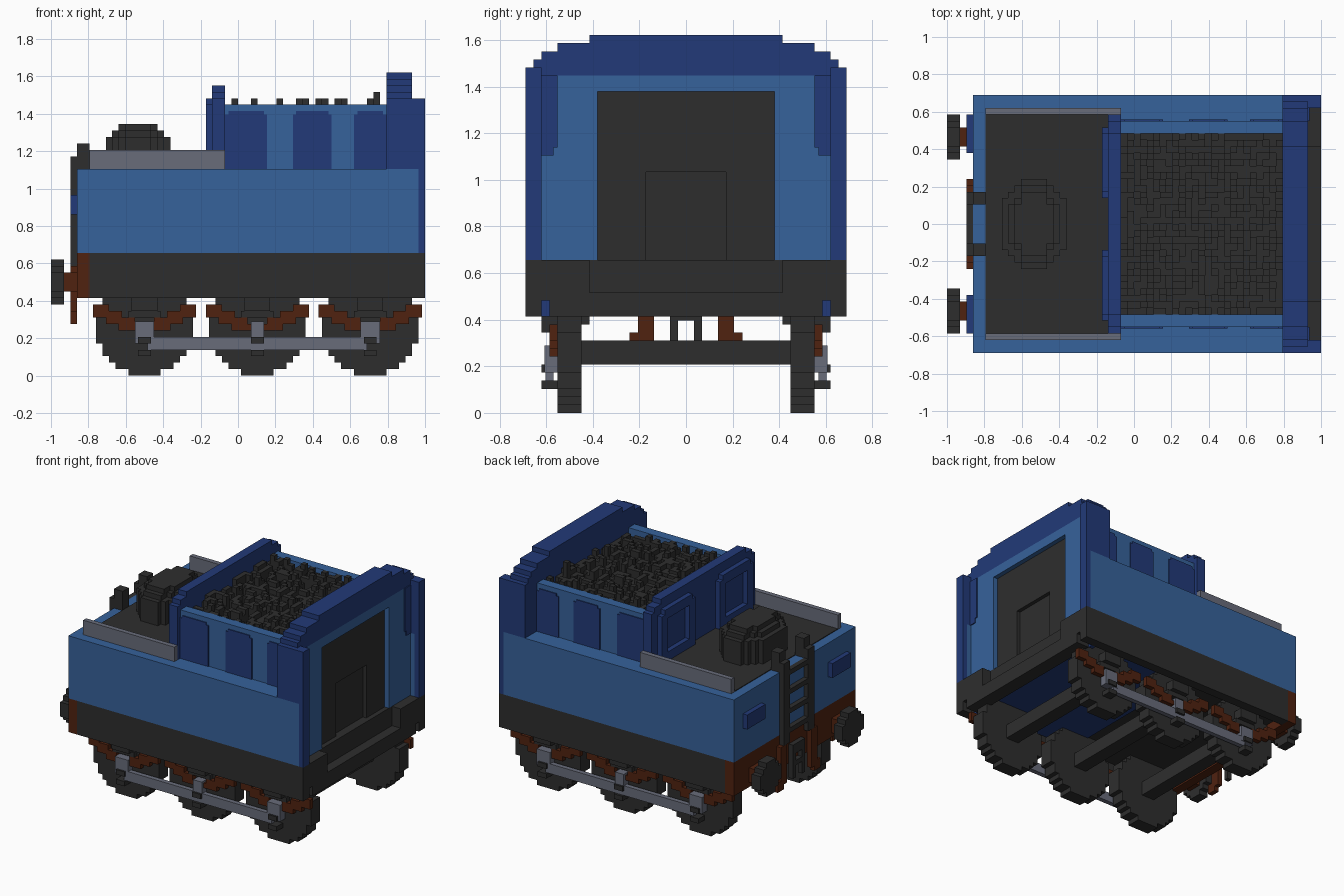
import bpy, bmesh, random
from math import sqrt
from mathutils import Vector

cube = bpy.data.objects.get("Cube")
if cube:
    bpy.data.objects.remove(cube)

UNIT = 2 / 58            # edge of one block
LENGTH = 58
random.seed(4)


def material(name, colour):
    mat = bpy.data.materials.new(name)
    mat.use_nodes = True
    mat.diffuse_color = (*colour, 1)
    mat.node_tree.nodes["Principled BSDF"].inputs["Base Color"].default_value = (*colour, 1)
    return mat


blue = material("mid blue", (.037, .122, .328))
navy = material("navy blue", (.016, .042, .188))
black = material("charcoal", (.027, .027, .027))
grey = material("steel grey", (.138, .15, .195))
brown = material("rust brown", (.08, .016, .005))


def part(name, mat, boxes, mirror=False):
    """One object from blocks given as (x range, y range, z range); mirror repeats across y."""
    bm = bmesh.new()
    if mirror:
        boxes = boxes + [(x, (-y[1], -y[0]), z) for x, y, z in boxes]
    for spans in boxes:
        low, high = (Vector(corner) for corner in zip(*spans))
        made = bmesh.ops.create_cube(bm, size=1)["verts"]
        middle = (low + high) / 2
        for vert in made:
            vert.co = (middle + vert.co * (high - low) - Vector((LENGTH / 2, 0, 0))) * UNIT
    mesh = bpy.data.meshes.new(name)
    bm.to_mesh(mesh)
    bm.free()
    mesh.materials.append(mat)
    obj = bpy.data.objects.new(name, mesh)
    bpy.context.collection.objects.link(obj)
    return obj


def disc_rows(diameter):
    """Offset and half width of each block row in a stepped disc."""
    radius = diameter / 2
    for row in range(diameter):
        low = row - radius
        half = sqrt(radius ** 2 - (low + .5) ** 2)
        yield low, round(half - .5) + .5


def both(half):
    return (-half, half)


# Underframe, with a step cut into the cab end
part("frame_sides", black, [((6, 58), (18, 20), (12, 19))], True)
part("frame_floor", black, [((6, 55), both(18), (14, 19))])
part("frame_end", black, [((55, 56), both(12), (12, 19)), ((56, 58), both(12), (12, 15))])
part("frame_end_corners", black,
     [((55, 58), (12, 18), (14, 19)), ((55, 58), (12, 17), (12, 14))], True)
part("floor_underside", navy, [((30, 55), both(18), (13.8, 14))])
part("end_slots", navy, [((54, 55), (17, 18), (12, 14))], True)

# Water tank and deck
part("tank", blue, [((4, 54), both(20), (19, 32))])
part("tank_side_ends", blue, [((54, 57), (18, 20), (19, 32))], True)
part("deck", black, [((6, 25), both(17), (32, 32.15))])
part("deck_rails", grey, [((6, 27), (17, 18), (32, 35))], True)

# Stepped filler dome
dome = []
for shrink, top in enumerate((37, 38, 39)):
    for low, half in disc_rows(14 - 2 * shrink):
        reach = max(half - 1.5, 2)
        dome.append(((13.5 - reach, 13.5 + reach), (low, low + 1), (32, top)))
part("filler_dome", black, dome)

# Coal bunker
part("bunker_walls", blue, [((27, 52), (14, 16), (32, 42))], True)
windows = []
for start, end in ((27, 33.5), (37.5, 43.5), (47, 52)):
    windows += [((start, end), (16, 16.2), (32, 40.5)),
                ((start + .5, end - .5), (16, 16.2), (40.5, 41))]
part("bunker_panels", navy, windows, True)

coal = []
for x in range(27, 52):
    for y in range(-14, 14):
        top = random.choices((39, 40, 41, 42, 43, 44), (2, 5, 7, 5, .25, .04))[0]
        coal.append(((x, x + 1), (y, y + 1), (32, top)))
part("coal", black, coal)

# Bulkhead between deck and bunker, with framed panels
part("bulkhead", navy, [((25, 27), both(17), (32, 43)), ((25, 27), both(16), (43, 44)),
                        ((25, 27), both(14), (44, 45))])
part("bulkhead_panel_frames", navy,
     [((24, 25), (4, 6), (32, 42)), ((24, 25), (13, 15), (32, 42)),
      ((24, 25), (5, 14), (41, 43)), ((24, 25), (6, 13), (32, 34))], True)

# Arched cab end
part("cab_posts", navy, [((52, 58), (18, 20), (32, 43)), ((57, 58), (18, 20), (19, 32))], True)
arch = [((52, 54), both(18), (32, 42))]
for half, low in ((20, 42), (19, 43), (18, 44), (16, 45), (12, 46)):
    arch.append(((52, 56), both(half), (low, low + 1)))
part("cab_arch", navy, arch)
part("cab_face_sides", blue, [((54, 56), (11, 18), (19, 42))], True)
part("cab_face_top", blue, [((54, 56), both(11), (40, 42))])
part("cab_face_corners", navy, [((56, 56.2), (16, 18), (33, 42)),
                                ((56, 56.2), (16.5, 18), (32, 33))], True)
part("cab_backplate", black, [((54, 55), (5, 11), (19, 40))], True)
part("cab_backplate_top", black, [((54, 55), both(5), (30, 40))])
part("coal_door", black, [((54, 54.2), both(5), (19, 30))])

# Wheels, axles, springs and axle boxes
for place, centre in (("rear", 14.5), ("middle", 32), ("front", 49.5)):
    def around(half):
        return (centre - half, centre + half)
    part(place + "_wheels", black,
         [(around(half), (13, 16), (low + 7.5, low + 8.5)) for low, half in disc_rows(15)], True)
    part(place + "_axle", black, [(around(1.5), both(13), (6, 9))])
    leaves = [(around(2), (16, 17), (7, 8))]
    for step in range(3):
        inner, low = 1.5 + 2 * step, 7 + step
        for side in (-1, 1):
            ends = sorted((centre + side * inner, centre + side * (inner + 2.5)))
            leaves.append((ends, (16, 17), (low, low + 2)))
    part(place + "_springs", brown, leaves, True)
    hub = 1 if place == "middle" else 1.5
    part(place + "_hubs", grey, [(around(hub), (16, 17.6), (5, 8.4))], True)
    part(place + "_axle_boxes", black,
         [(around(2), (16, 18), (10, 12)), (around(2.5), (16, 17), (9, 10)),
          (around(1), (16, 18), (3, 4)), (around(1), (17, 18), (5, 6))], True)
part("coupling_rods", grey, [((15, 49), (16.5, 17.5), (4, 6))], True)

# Buffer beam with hoses and coupling
part("buffer_beam", brown, [((4, 6), both(20), (12, 19))])
part("hoses", brown, [((3, 4), (4, 6), (9, 17)), ((3, 4), (5, 7), (8, 10))], True)
part("coupling", black, [((3, 4), (1, 2), (9, 16))], True)
part("coupling_links", black, [((3, 4), both(2), (14, 16)), ((3, 4), both(2), (11.5, 12.5))])

# Buffers
part("buffer_shanks", brown, [((2, 4), (12, 15), (13, 16))], True)
part("buffer_heads", black,
     [((0, 2), (13.5 - half, 13.5 + half), (low + 14.5, low + 15.5))
      for low, half in disc_rows(7)], True)

# Ladder and lamp brackets
part("ladder_rails", black, [((3, 4), (3, 5), (17, 34)), ((3, 6), (3, 5), (32, 34)),
                             ((4, 6), (3, 5), (34, 36))], True)
part("ladder_rungs", black, [((3, 4), both(3), (z, z + 1)) for z in range(19, 32, 4)])
part("lamp_brackets", navy, [((3, 4), (11, 17), (25, 28))], True)
